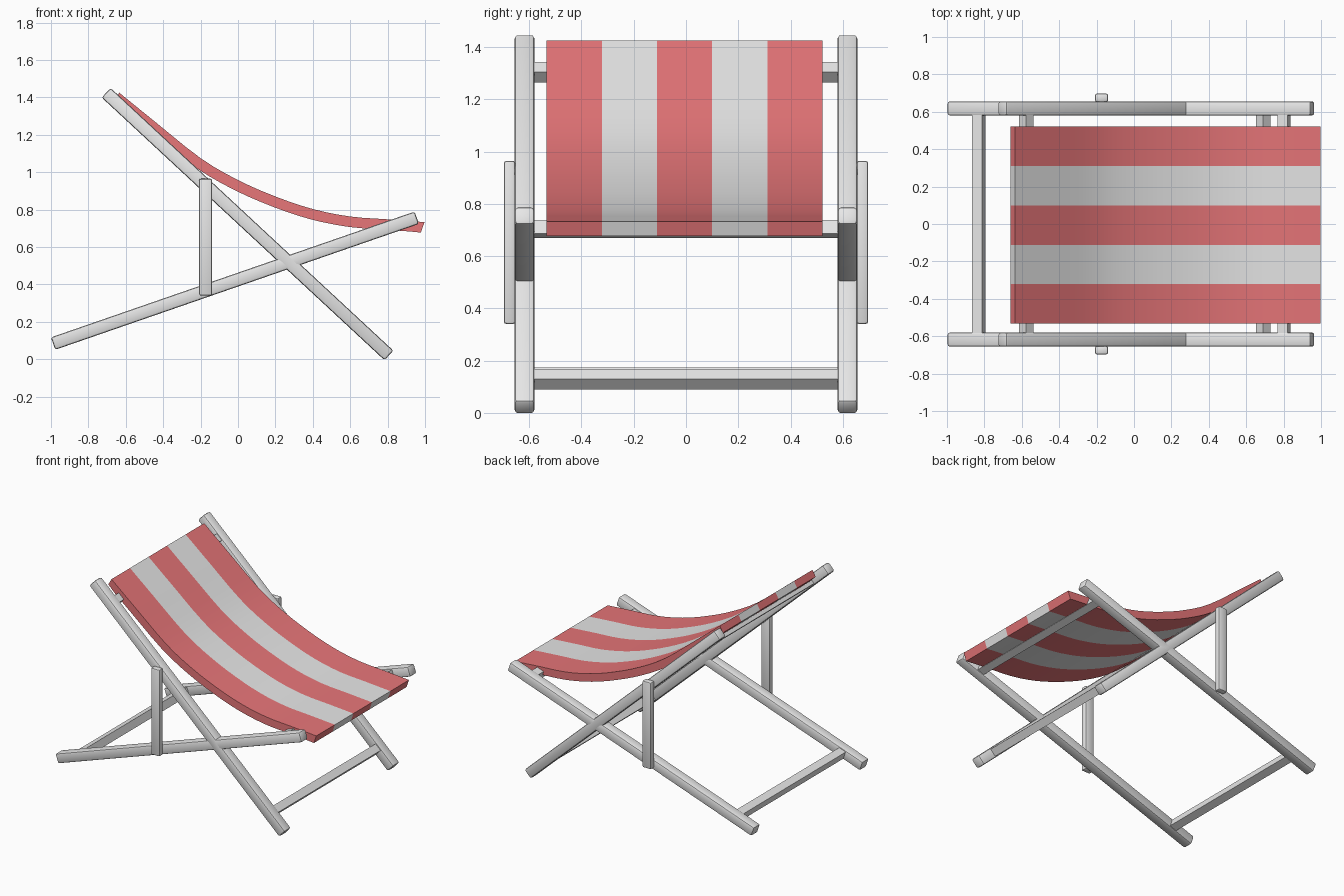
import bpy, bmesh, math
from mathutils import Vector, Matrix

cube = bpy.data.objects.get("Cube")
if cube:
    bpy.data.objects.remove(cube, do_unlink=True)


def material(name, colour):
    m = bpy.data.materials.new(name)
    m.use_nodes = True
    m.diffuse_color = colour
    m.node_tree.nodes["Principled BSDF"].inputs["Base Color"].default_value = colour
    return m


GREY = material("pale_grey", (0.8, 0.8, 0.8, 1))
RED = material("canvas_red", (0.8, 0.18, 0.19, 1))


def finish(name, bm, mats, angle=30):
    bmesh.ops.recalc_face_normals(bm, faces=bm.faces)
    mesh = bpy.data.meshes.new(name)
    bm.to_mesh(mesh)
    bm.free()
    for m in mats:
        mesh.materials.append(m)
    ob = bpy.data.objects.new(name, mesh)
    bpy.context.collection.objects.link(ob)
    bpy.ops.object.select_all(action='DESELECT')
    ob.select_set(True)
    bpy.context.view_layer.objects.active = ob
    bpy.ops.object.shade_smooth_by_angle(angle=math.radians(angle))
    return ob


def beam(name, start, end, y, width, depth, bevel=0.0, extend=0.0):
    """Rectangular timber between two (x, z) points, centred at y."""
    a, b = Vector((start[0], y, start[1])), Vector((end[0], y, end[1]))
    d = b - a
    bm = bmesh.new()
    bmesh.ops.create_cube(bm, size=1)
    bmesh.ops.scale(bm, vec=(d.length + 2 * extend, depth, width), verts=bm.verts)
    if bevel:
        bmesh.ops.bevel(bm, geom=bm.edges[:], offset=bevel, segments=2,
                        profile=0.5, affect='EDGES')
    turn = Matrix.Rotation(-math.atan2(d.z, d.x), 4, 'Y')
    bmesh.ops.transform(bm, matrix=Matrix.Translation((a + b) / 2) @ turn, verts=bm.verts)
    return finish(name, bm, [GREY])


# Crossed side timbers and upright struts
BACK = (Vector((-0.70, 1.42)), Vector((0.802, 0.025)))
SEAT = (Vector((-0.985, 0.085)), Vector((0.952, 0.755)))
for side, s in (("left", -1), ("right", 1)):
    side = "right" if s < 0 else "left"
    beam(side + "_back_frame", *BACK, s * 0.618, 0.07, 0.075, 0.012, 0.007)
    beam(side + "_seat_frame", *SEAT, s * 0.618, 0.07, 0.075, 0.012, 0.004)
    beam(side + "_strut", (-0.173, 0.34), (-0.173, 0.965), s * 0.675, 0.07, 0.044, 0.01)


# Square cross rails, aligned with the timber that carries them
def rail(name, line, x):
    a, b = line
    d = (b - a).normalized()
    c = a + (b - a) * ((x - a.x) / (b.x - a.x))
    beam(name, c - d * 0.0275, c + d * 0.0275, 0, 0.055, 1.17)


rail("top_rail", BACK, -0.575)
rail("lower_front_rail", BACK, 0.69)
rail("seat_rail", SEAT, 0.803)
rail("lower_back_rail", SEAT, -0.83)

# Sagging canvas: smooth profile, thickened downwards, striped across its width
KEYS = [Vector(p) for p in (
    (-0.635, 1.425), (-0.45, 1.275), (-0.2, 1.075), (0, 0.958), (0.2, 0.87),
    (0.4, 0.803), (0.6, 0.763), (0.8, 0.748), (0.997, 0.733))]


def smooth_path(keys, steps):
    pts = [keys[0] * 2 - keys[1]] + keys + [keys[-1] * 2 - keys[-2]]
    out = []
    for p, q, r, w in zip(pts, pts[1:], pts[2:], pts[3:]):
        for i in range(steps):
            t = i / steps
            out.append(q + (r - p) * t / 2 + (p * 2 - q * 5 + r * 4 - w) * t**2 / 2
                       + (q * 3 - p - r * 3 + w) * t**3 / 2)
    return out + [keys[-1]]


upper = smooth_path(KEYS, 3)
lower = []
for i, p in enumerate(upper):
    d = (upper[min(i + 1, len(upper) - 1)] - upper[max(i - 1, 0)]).normalized()
    lower.append(p + Vector((d.y, -d.x)) * 0.056)
lower[0].x = -0.66
lower[-1].x = 0.978

STRIPES, Y0, Y1 = 5, -0.533, 0.522
bm = bmesh.new()
n = len(upper)
sections = []
for k in range(STRIPES + 1):
    y = Y0 + (Y1 - Y0) * k / STRIPES
    sections.append([bm.verts.new((p.x, y, p.y)) for p in upper + lower[::-1]])
for k in range(STRIPES):
    a, b = sections[k], sections[k + 1]
    for i in range(2 * n):
        j = (i + 1) % (2 * n)
        bm.faces.new((a[i], a[j], b[j], b[i])).material_index = k % 2
for s in (sections[0], sections[-1]):
    for i in range(n - 1):
        bm.faces.new((s[i], s[i + 1], s[-2 - i], s[-1 - i]))
finish("canvas_sling", bm, [RED, GREY])
